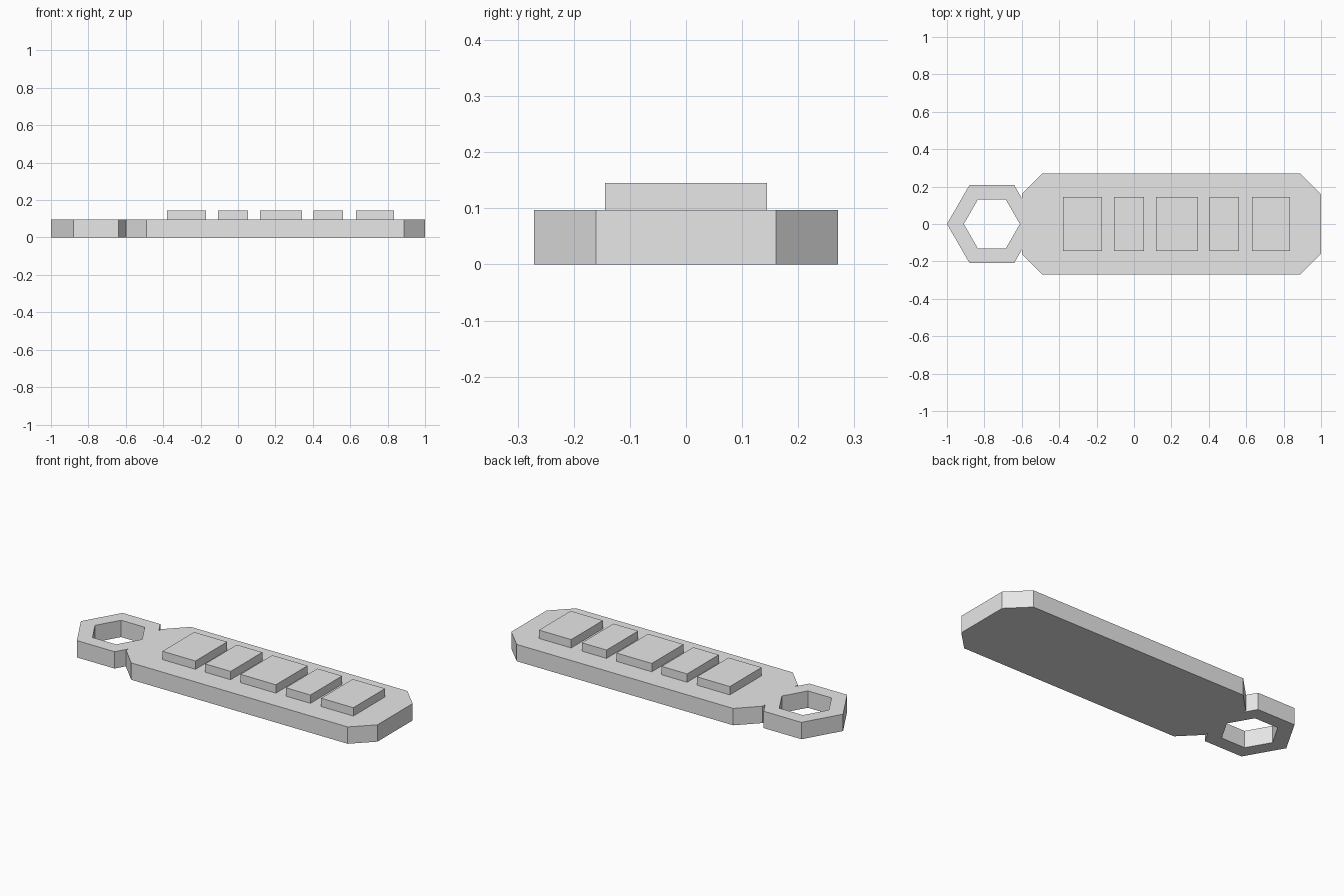
import bpy
import bmesh
from math import cos, sin, radians

cube = bpy.data.objects.get("Cube")
if cube:
    bpy.data.objects.remove(cube, do_unlink=True)

THICK = 0.097    # plate thickness
TOP = 0.145      # top of the raised keys

grey = bpy.data.materials.new("light_grey")
grey.use_nodes = True
colour = (0.8, 0.8, 0.8, 1)
grey.diffuse_color = colour
grey.node_tree.nodes["Principled BSDF"].inputs["Base Color"].default_value = colour


def prism(name, outlines, z0, z1):
    """Join flat outlines that share edges and extrude them upwards."""
    bm = bmesh.new()
    for pts in outlines:
        bm.faces.new([bm.verts.new((x, y, z0)) for x, y in pts])
    bmesh.ops.remove_doubles(bm, verts=bm.verts, dist=0.0005)
    res = bmesh.ops.extrude_face_region(bm, geom=bm.faces[:], use_keep_orig=True)
    top = [v for v in res["geom"] if isinstance(v, bmesh.types.BMVert)]
    bmesh.ops.translate(bm, verts=top, vec=(0, 0, z1 - z0))
    bmesh.ops.recalc_face_normals(bm, faces=bm.faces)
    mesh = bpy.data.meshes.new(name)
    bm.to_mesh(mesh)
    bm.free()
    mesh.materials.append(grey)
    obj = bpy.data.objects.new(name, mesh)
    bpy.context.collection.objects.link(obj)
    return obj


def half_hexagon(radius, angles):
    return [(-0.76 + radius * cos(radians(a)), radius * sin(radians(a))) for a in angles]


# Plate with clipped corners and a hexagonal hanging ring, as mirrored halves
half = half_hexagon(0.24, (180, 120, 60))
half += [(-0.6, 0.138), (-0.6, 0.16), (-0.49, 0.271), (0.888, 0.271), (1, 0.16), (1, 0)]
half += half_hexagon(0.15, (0, 60, 120, 180))
other = [(x, -y) for x, y in reversed(half)]
prism("plate_with_ring", [half, other], 0, THICK)

# Row of raised rectangular keys
spans = [(-0.38, -0.17), (-0.108, 0.054), (0.117, 0.342), (0.405, 0.562), (0.63, 0.835)]
for i, (a, b) in enumerate(spans):
    w = 0.144
    prism(f"raised_key_{i + 1}", [[(a, -w), (b, -w), (b, w), (a, w)]], THICK, TOP)
